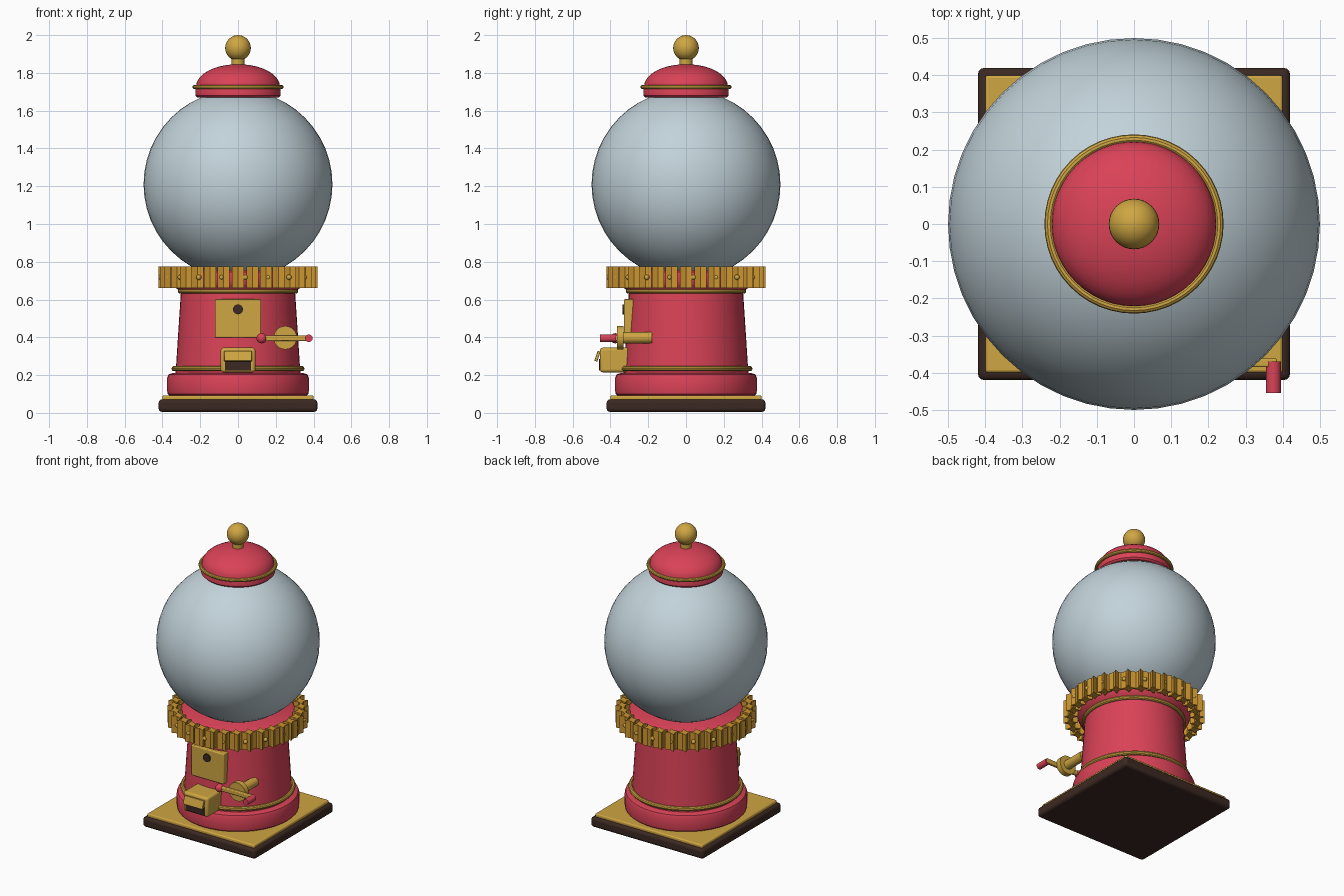
import bpy, bmesh, math
from mathutils import Vector

if "Cube" in bpy.data.objects:
    bpy.data.objects.remove(bpy.data.objects["Cube"])

def mat(name, c):
    m = bpy.data.materials.new(name)
    m.diffuse_color = (*c, 1)
    m.use_nodes = True
    m.node_tree.nodes["Principled BSDF"].inputs["Base Color"].default_value = m.diffuse_color
    return m

RED = mat("red enamel", (0.70, 0.055, 0.095))
GOLD = mat("brass", (0.62, 0.38, 0.055))
AMBER = mat("amber brass", (0.60, 0.30, 0.03))
GLASS = mat("pale glass", (0.54, 0.65, 0.70))
WOOD = mat("dark wood", (0.045, 0.022, 0.016))

def finish(name, m, smooth=True):
    o = bpy.context.object
    o.name = name
    o.data.materials.append(m)
    if smooth:
        bpy.ops.object.shade_smooth_by_angle(angle=math.radians(35))
    return o

def box(name, m, lo, hi, bevel=0.0, rot=(0, 0, 0)):
    lo, hi = Vector(lo), Vector(hi)
    bpy.ops.mesh.primitive_cube_add(size=1, location=(lo + hi) / 2, rotation=rot)
    o = bpy.context.object
    o.scale = hi - lo
    bpy.ops.object.transform_apply(location=False, rotation=False, scale=True)
    if bevel:
        b = o.modifiers.new("bevel", 'BEVEL')
        b.width, b.segments = bevel, 3
    return finish(name, m)

def ball(name, m, loc, r, seg=32):
    bpy.ops.mesh.primitive_uv_sphere_add(segments=seg, ring_count=seg // 2, radius=r, location=loc)
    return finish(name, m)

def rod(name, m, a, b, r):
    a, b = Vector(a), Vector(b)
    d = b - a
    bpy.ops.mesh.primitive_cylinder_add(vertices=24, radius=r, depth=d.length, location=(a + b) / 2,
                                        rotation=d.to_track_quat('Z', 'Y').to_euler())
    return finish(name, m)

def ring(name, m, z, r, t):
    bpy.ops.mesh.primitive_torus_add(major_segments=48, minor_segments=10, major_radius=r,
                                     minor_radius=t, location=(0, 0, z))
    return finish(name, m)

def add_mesh(name, m, bm):
    bmesh.ops.recalc_face_normals(bm, faces=bm.faces[:])
    me = bpy.data.meshes.new(name)
    bm.to_mesh(me)
    bm.free()
    o = bpy.data.objects.new(name, me)
    bpy.context.collection.objects.link(o)
    bpy.ops.object.select_all(action='DESELECT')
    o.select_set(True)
    bpy.context.view_layer.objects.active = o
    return o

def lathe(name, m, prof, seg=48):
    bm = bmesh.new()
    vs = [bm.verts.new((r, 0, z)) for r, z in prof]
    es = [bm.edges.new(p) for p in zip(vs, vs[1:])]
    bmesh.ops.spin(bm, geom=vs + es, axis=(0, 0, 1), cent=(0, 0, 0), angle=math.tau, steps=seg)
    bmesh.ops.remove_doubles(bm, verts=bm.verts[:], dist=1e-5)
    add_mesh(name, m, bm)
    return finish(name, m)

# square base
box("wood_base", WOOD, (-.42, -.42, 0.005), (.42, .42, .072), .018)
box("brass_base_plate", GOLD, (-.40, -.40, .065), (.40, .40, .092), .008)

# turned red body
lathe("foot_ring", RED, [(0, .09), (.36, .09), (.372, .10), (.375, .115), (.375, .185),
                         (.368, .203), (.35, .21), (0, .21)])
lathe("body", RED, [(0, .20), (.331, .20), (.302, .645), (0, .645)])
ring("lower_trim", GOLD, .234, .338, .014)
ring("upper_trim", GOLD, .645, .305, .014)
lathe("collar", RED, [(0, .64), (.30, .64), (.335, .665), (.35, .70), (.35, .745), (.33, .757), (0, .757)])

# crown of star shaped prisms round the collar
bm = bmesh.new()
N = 32
for i in range(N):
    a = math.tau * i / N
    cx, cy = .388 * math.cos(a), .388 * math.sin(a)
    pts = []
    for k in range(8):
        t = math.tau * (k + 1) / 8
        r = .045 if k % 2 == 0 else .021
        pts.append(bm.verts.new((cx + r * math.cos(t), cy + r * math.sin(t), .66)))
    f = bm.faces.new(pts)
    ext = bmesh.ops.extrude_face_region(bm, geom=[f], use_keep_orig=True)
    for v in ext["geom"]:
        if isinstance(v, bmesh.types.BMVert):
            v.co.z = .775
add_mesh("collar_stars", AMBER, bm)
finish("collar_stars", AMBER, False)
for i in range(20):
    a = math.tau * (i + .3) / 20
    ball("rivet", GOLD, (.408 * math.cos(a), .408 * math.sin(a), .718), .014, 12)

# globe, lid and knob
ball("globe", GLASS, (0, 0, 1.21), .5, 48)
dome = [(.222 * math.cos(t), 1.728 + .118 * math.sin(t)) for t in [math.pi / 2 * i / 10 for i in range(10)]]
lathe("lid", RED, [(0, 1.67), (.215, 1.67), (.226, 1.68), (.226, 1.72)] + dome + [(0, 1.846)])
ring("lid_trim", GOLD, 1.725, .229, .012)
rod("knob_neck", GOLD, (0, 0, 1.83), (0, 0, 1.89), .034)
ball("knob", GOLD, (0, 0, 1.932), .068)

# coin plate
box("coin_plate", GOLD, (-.122, -.328, .398), (.122, -.27, .602), .006)
rod("coin_slot", WOOD, (0, -.32, .548), (0, -.337, .548), .026)

# crank
rod("crank_shaft", GOLD, (.25, -.18, .398), (.25, -.34, .398), .03)
rod("crank_disc", GOLD, (.25, -.33, .398), (.25, -.366, .398), .062)
box("crank_arm", GOLD, (.125, -.385, .381), (.385, -.362, .41), .005)
ball("crank_counterweight", RED, (.125, -.374, .395), .027, 20)
rod("crank_handle", RED, (.375, -.37, .395), (.375, -.455, .395), .02)

# dispenser chute
box("chute", GOLD, (-.092, -.455, .215), (.092, -.29, .345), .014)
box("chute_opening", WOOD, (-.07, -.46, .225), (.07, -.44, .285))
box("chute_flap", GOLD, (-.073, -.477, .272), (.073, -.461, .328), .004, (math.radians(-18), 0, 0))
